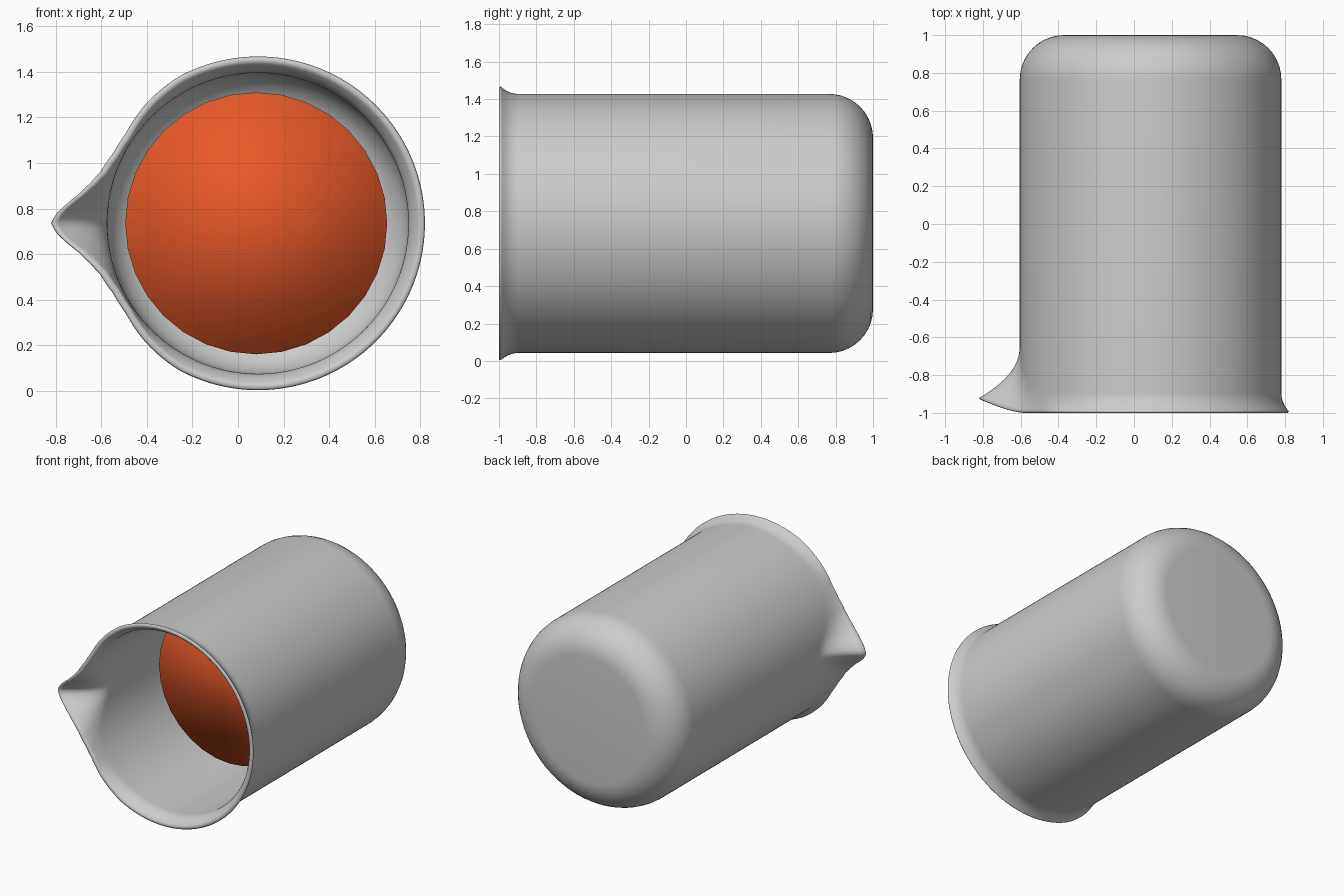
import bpy, bmesh
from math import sin, cos, pi, exp, radians, degrees
from mathutils import Vector

if "Cube" in bpy.data.objects:
    bpy.data.objects.remove(bpy.data.objects["Cube"])

CX, CZ = 0.0875, 0.735      # beaker axis, running along y
R, WALL = 0.6925, 0.032     # outer radius and wall thickness
SEG, FLARE = 240, 14

# Rim radius against angle (degrees) away from the spout tip
RIM = [(0, .908), (2.6, .888), (9, .80), (13.5, .757), (18, .728), (26, .706),
       (34, .702), (47, .719), (62, .732), (180, .733)]


def rim_radius(deg):
    for (a, ra), (b, rb) in zip(RIM, RIM[1:]):
        if deg <= b:
            return ra + (rb - ra) * (deg - a) / (b - a)
    return RIM[-1][1]


def profile(deg):
    """(radius, y) points from outer base, over the lip, to inner floor."""
    rr = rim_radius(deg)
    spout = exp(-(deg / 22) ** 2)
    y_rim = -1 + 0.07 * max(0, min(1, (rr - .72) / .188)) * spout
    length = 0.10 + 0.18 * spout
    c = 0.235
    pts = [(R - c + c * sin(i * pi / 20), 1 - c + c * cos(i * pi / 20)) for i in range(11)]
    flare = []
    for i in range(FLARE + 1):
        t = i / FLARE
        flare.append((R + (rr - R) * t ** 2.2, y_rim + 0.008 + length * (1 - t)))
    pts += flare
    pts += [(rr - 0.007, y_rim), (rr - WALL + 0.009, y_rim)]
    pts += [(r - WALL, y) for r, y in reversed(flare)]
    ci = c - WALL
    pts += [(R - c + ci * sin(i * pi / 20), 1 - c + ci * cos(i * pi / 20))
            for i in reversed(range(11))]
    return pts


# Beaker: profile swept round the axis, varying toward the spout at -x
bm = bmesh.new()
cols = []
for k in range(SEG):
    ang = 2 * pi * k / SEG
    deg = degrees(min(ang, 2 * pi - ang))
    cols.append([bm.verts.new((CX - r * cos(ang), y, CZ + r * sin(ang)))
                 for r, y in profile(deg)])
for k in range(SEG):
    a, b = cols[k], cols[(k + 1) % SEG]
    for i in range(len(a) - 1):
        bm.faces.new((a[i], a[i + 1], b[i + 1], b[i]))
bm.faces.new([c[0] for c in cols])
bm.faces.new([c[-1] for c in cols])
bmesh.ops.recalc_face_normals(bm, faces=bm.faces)
for f in bm.faces:
    f.smooth = True
mesh = bpy.data.meshes.new("beaker")
bm.to_mesh(mesh)
bm.free()
bpy.context.collection.objects.link(bpy.data.objects.new("beaker", mesh))

# Orange contents inside the beaker
bpy.ops.mesh.primitive_cylinder_add(vertices=32, radius=0.575, depth=1.15,
                                    location=(0.08, 0.365, CZ), rotation=(pi / 2, 0, 0))
contents = bpy.context.object
contents.name = "contents"
bpy.ops.object.shade_smooth()
orange = bpy.data.materials.new("orange")
orange.diffuse_color = (0.8, 0.1, 0.02, 1)
orange.use_nodes = True
orange.node_tree.nodes["Principled BSDF"].inputs["Base Color"].default_value = orange.diffuse_color
contents.data.materials.append(orange)
